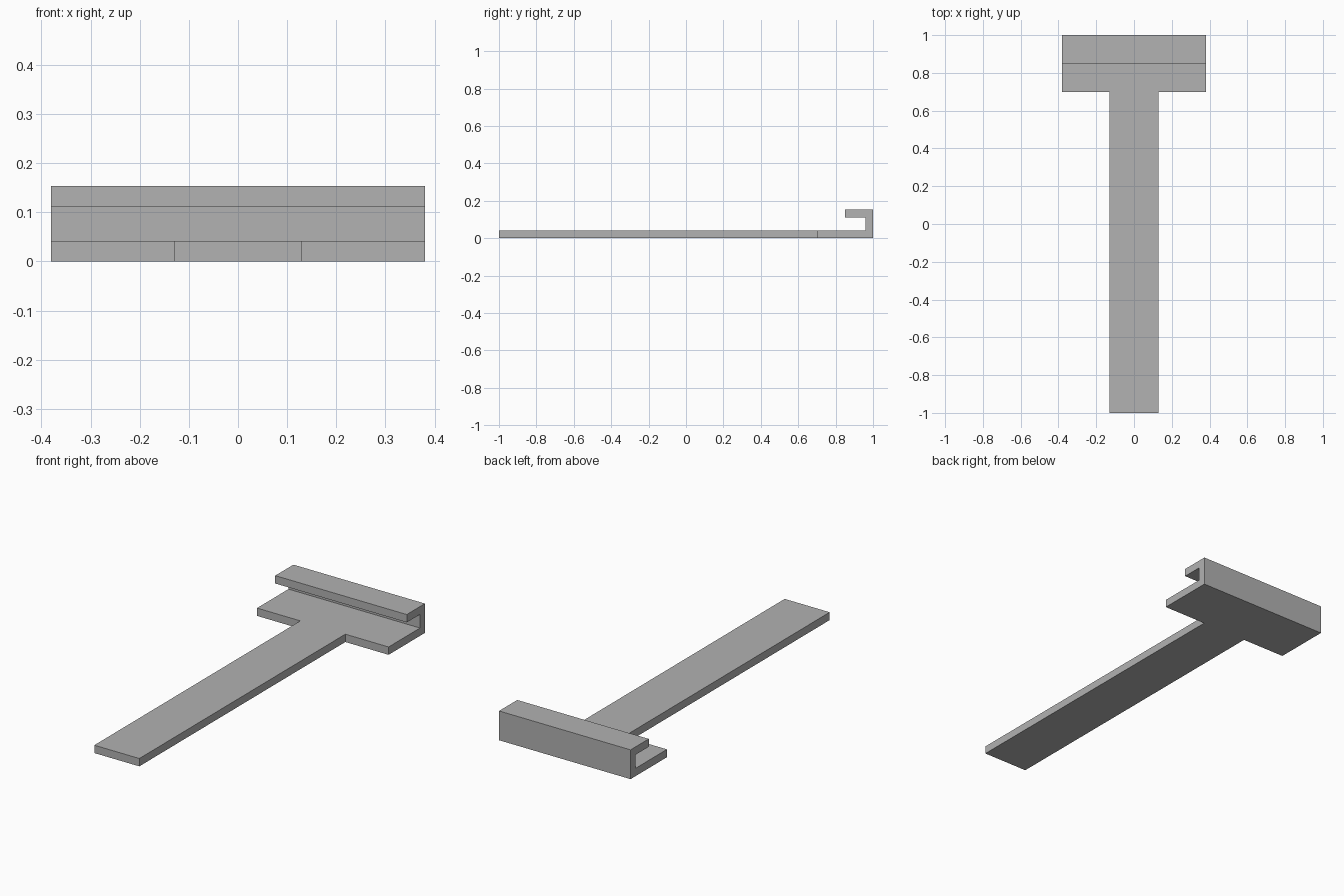
import bpy, bmesh, math
from mathutils import Vector

cube = bpy.data.objects.get("Cube")
if cube:
    bpy.data.objects.remove(cube, do_unlink=True)

# Dimensions
HEAD_HALF, STEM_HALF = 0.38, 0.13
FRONT, HEAD_FRONT, LIP_FRONT, BACK = -1.0, 0.70, 0.85, 1.0
THICK, HEIGHT = 0.041, 0.153

grey = bpy.data.materials.new("plain grey")
grey.use_nodes = True
colour = (0.445, 0.445, 0.445, 1)
grey.diffuse_color = colour
grey.node_tree.nodes["Principled BSDF"].inputs["Base Color"].default_value = colour

# Hooked head: side profile (y, z) swept across x
profile = [(HEAD_FRONT, 0), (BACK, 0), (BACK, HEIGHT), (LIP_FRONT, HEIGHT),
           (LIP_FRONT, HEIGHT - THICK), (BACK - THICK, HEIGHT - THICK),
           (BACK - THICK, THICK), (HEAD_FRONT, THICK)]
bm = bmesh.new()
rings = [[bm.verts.new((x, y, z)) for y, z in profile]
         for x in (-HEAD_HALF, -STEM_HALF, STEM_HALF, HEAD_HALF)]
count = len(profile)
for a, b in zip(rings, rings[1:]):
    for i in range(count):
        j = (i + 1) % count
        bm.faces.new((a[i], a[j], b[j], b[i]))
bm.faces.new(rings[0])
bm.faces.new(rings[-1])
bmesh.ops.recalc_face_normals(bm, faces=bm.faces)

# Stem: pull the middle of the head's front edge forward
bm.faces.ensure_lookup_table()
root = next(f for f in bm.faces
            if f.normal.y < -0.9 and abs(f.calc_center_median().x) < 0.01
            and f.calc_center_median().z < THICK)
pulled = bmesh.ops.extrude_discrete_faces(bm, faces=[root])["faces"][0]
bmesh.ops.translate(bm, verts=pulled.verts, vec=Vector((0, FRONT - HEAD_FRONT, 0)))

# Merge flat neighbouring faces
bmesh.ops.dissolve_limit(bm, angle_limit=math.radians(1), verts=bm.verts, edges=bm.edges)
bmesh.ops.recalc_face_normals(bm, faces=bm.faces)

mesh = bpy.data.meshes.new("hooked_bracket")
bm.to_mesh(mesh)
bm.free()
mesh.materials.append(grey)
bracket = bpy.data.objects.new("hooked_bracket", mesh)
bpy.context.collection.objects.link(bracket)
